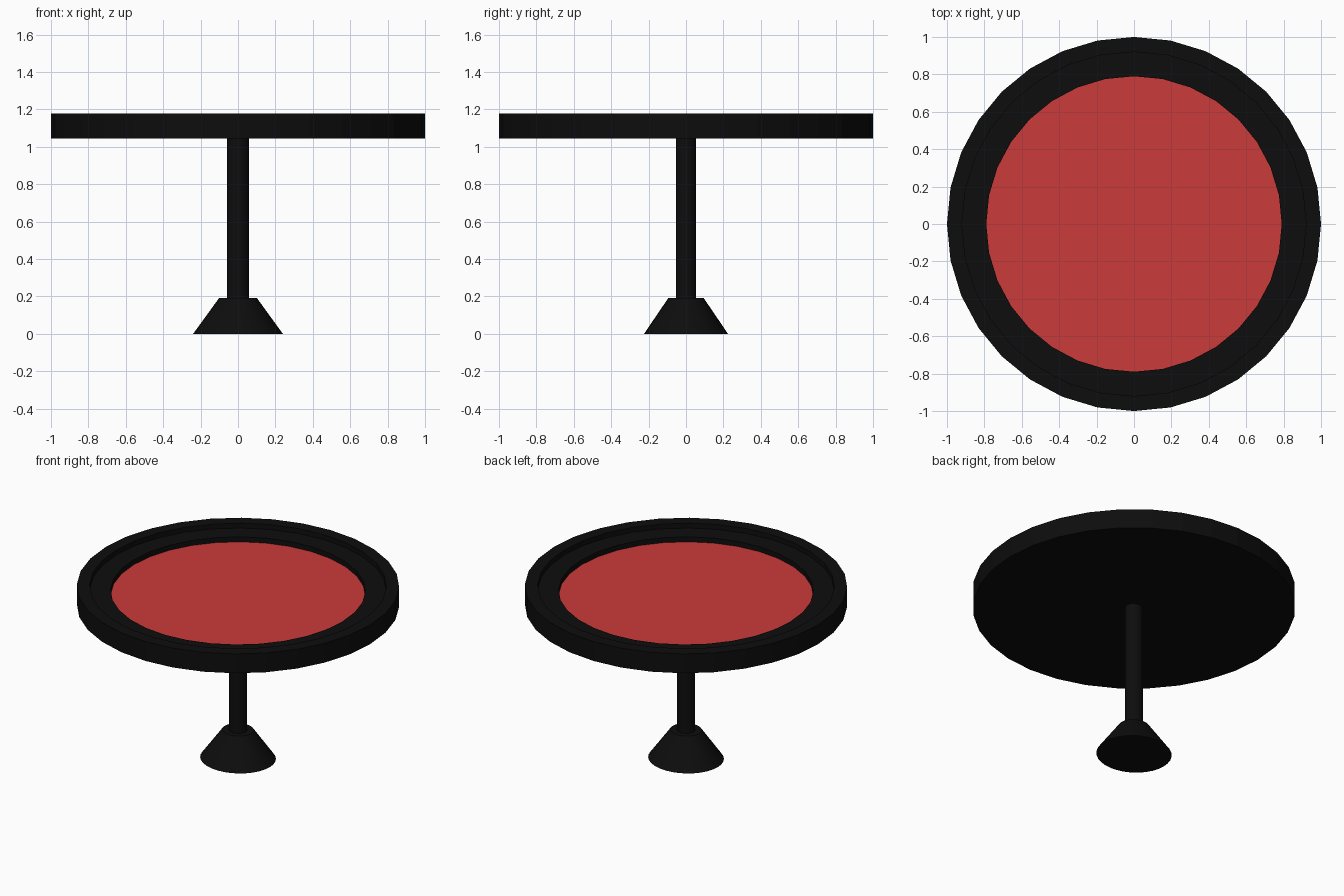
import bpy, bmesh, math

if "Cube" in bpy.data.objects:
    bpy.data.objects.remove(bpy.data.objects["Cube"])

SIDES = 32


def material(name, rgb):
    m = bpy.data.materials.new(name)
    m.diffuse_color = (*rgb, 1.0)
    m.use_nodes = True
    m.node_tree.nodes["Principled BSDF"].inputs["Base Color"].default_value = m.diffuse_color
    return m


black = material("matte black", (0.004, 0.004, 0.004))
red = material("red felt", (0.6, 0.043, 0.043))


def lathe(name, profile, mat, y_scale=1.0, smooth=False):
    """Spin (radius, z) points around z, capping both ends."""
    bm = bmesh.new()
    rings = []
    for r, z in profile:
        ring = []
        for i in range(SIDES):
            a = 2 * math.pi * i / SIDES
            ring.append(bm.verts.new((r * math.cos(a), r * math.sin(a) * y_scale, z)))
        rings.append(ring)
    for lo, hi in zip(rings, rings[1:]):
        for i in range(SIDES):
            j = (i + 1) % SIDES
            bm.faces.new((lo[i], lo[j], hi[j], hi[i]))
    bm.faces.new(rings[0][::-1])
    bm.faces.new(rings[-1])
    mesh = bpy.data.meshes.new(name)
    bm.to_mesh(mesh)
    bm.free()
    mesh.materials.append(mat)
    obj = bpy.data.objects.new(name, mesh)
    bpy.context.collection.objects.link(obj)
    if smooth:
        bpy.context.view_layer.objects.active = obj
        obj.select_set(True)
        bpy.ops.object.shade_smooth_by_angle(angle=math.radians(30))
        obj.select_set(False)
    return obj


# Foot and column are slightly narrower front to back
lathe("foot", [(0.24, 0.0), (0.10, 0.193)], black, 0.936, True)
lathe("column", [(0.058, 0.19), (0.058, 1.045)], black, 0.936, True)

# Round top with a raised rim, a lower inner ledge and a recessed playing surface
top = lathe("table_top", [(1.0, 1.045), (1.0, 1.177), (0.92, 1.177),
                          (0.92, 1.144), (0.79, 1.144), (0.79, 1.11)], black)
top.data.materials.append(red)
for face in top.data.polygons:
    if len(face.vertices) == SIDES and face.normal.z > 0.9:
        face.material_index = 1
